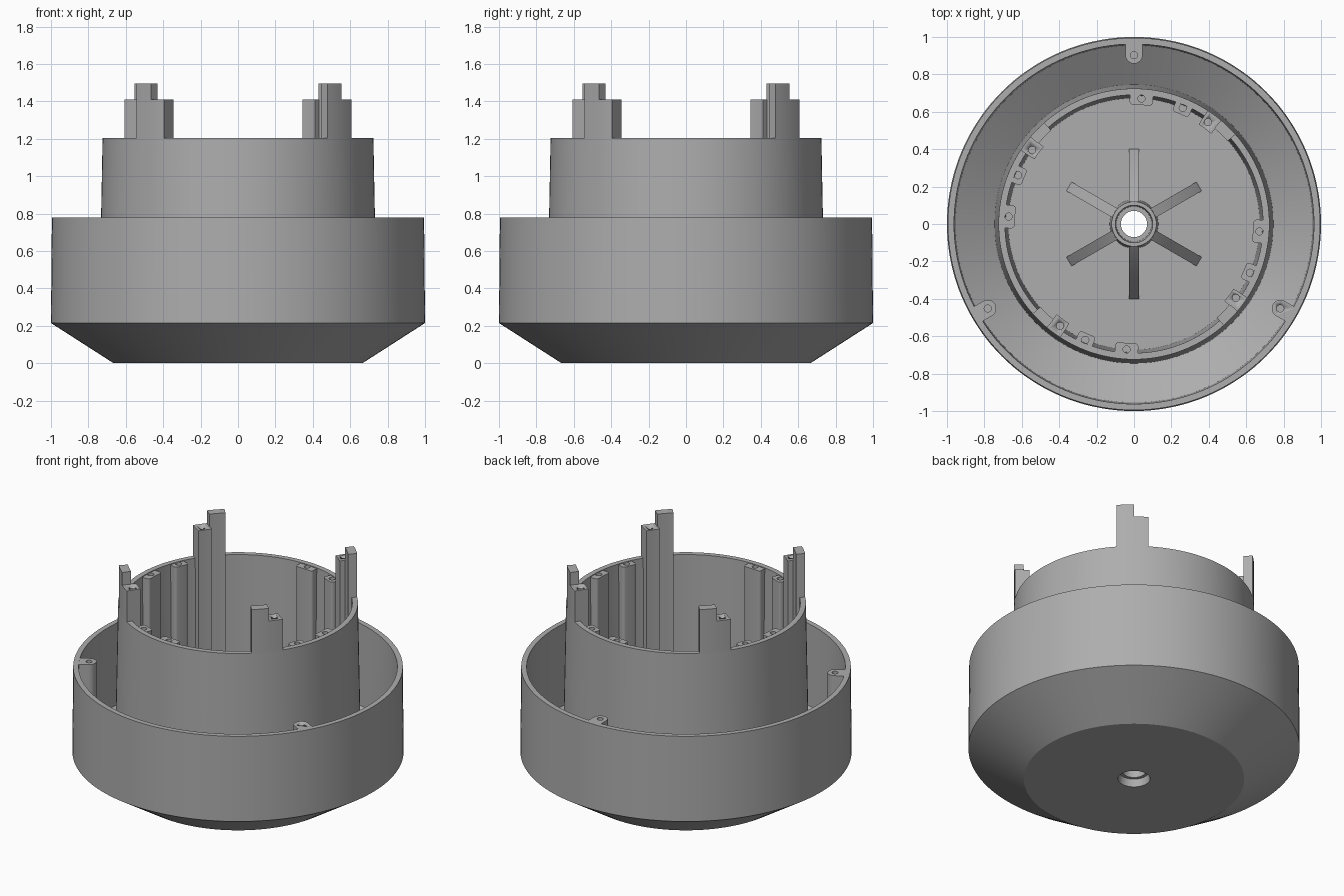
import bpy, bmesh, math
from math import sin, cos, radians, pi

if "Cube" in bpy.data.objects:
    bpy.data.objects.remove(bpy.data.objects["Cube"])

grey = bpy.data.materials.new("light grey plastic")
grey.diffuse_color = (0.42, 0.42, 0.42, 1)
grey.use_nodes = True
grey.node_tree.nodes["Principled BSDF"].inputs["Base Color"].default_value = grey.diffuse_color


def finish(bm, name, angle=30):
    bmesh.ops.recalc_face_normals(bm, faces=bm.faces)
    me = bpy.data.meshes.new(name)
    bm.to_mesh(me)
    bm.free()
    me.materials.append(grey)
    ob = bpy.data.objects.new(name, me)
    bpy.context.collection.objects.link(ob)
    bpy.ops.object.select_all(action='DESELECT')
    ob.select_set(True)
    bpy.context.view_layer.objects.active = ob
    bpy.ops.object.shade_smooth_by_angle(angle=radians(angle))
    return ob


def lathe(name, profile, steps=144):
    """Revolve a closed (r, z) profile around z."""
    bm = bmesh.new()
    rings = [[bm.verts.new((r * cos(2 * pi * i / steps), r * sin(2 * pi * i / steps), z))
              for r, z in profile] for i in range(steps)]
    n = len(profile)
    for i in range(steps):
        a, b = rings[i], rings[(i + 1) % steps]
        for j in range(n):
            k = (j + 1) % n
            bm.faces.new((a[j], b[j], b[k], a[k]))
    return finish(bm, name)


def prism(name, outline, bottom, top, turn=0):
    """Extrude an (x, y) outline; bottom is a function of x, then turn it about z."""
    bm = bmesh.new()
    c, s = cos(radians(turn)), sin(radians(turn))

    def ring(zf):
        return [bm.verts.new((x * c - y * s, x * s + y * c, zf(x))) for x, y in outline]
    lo, hi = ring(bottom), ring(lambda x: top)
    n = len(outline)
    bm.faces.new(lo[::-1])
    bm.faces.new(hi)
    for i in range(n):
        j = (i + 1) % n
        bm.faces.new((lo[i], lo[j], hi[j], hi[i]))
    return finish(bm, name)


def tab_outline(tip, wall, width, corner):
    """Tab reaching inwards from a wall, with rounded inner corners."""
    h, pts = width / 2, [(wall, -width / 2), (wall, width / 2)]
    for side, a0 in ((1, 90), (-1, 180)):
        for i in range(7):
            a = radians(a0 + 15 * i)
            pts.append((tip + corner + corner * cos(a), side * (h - corner) + corner * sin(a)))
    return pts


def arc_outline(r0, r1, a0, a1, steps=6):
    """Ring sector between two radii and two angles."""
    angles = [radians(a0 + (a1 - a0) * i / steps) for i in range(steps + 1)]
    return ([(r1 * cos(a), r1 * sin(a)) for a in angles]
            + [(r0 * cos(a), r0 * sin(a)) for a in reversed(angles)])


def drill(ob, r, angle, top, depth=0.2, radius=0.019):
    """Cut a blind screw hole down from the top of a part."""
    bm = bmesh.new()
    bmesh.ops.create_cone(bm, cap_ends=True, segments=20, radius1=radius, radius2=radius, depth=2 * depth)
    bmesh.ops.translate(bm, verts=bm.verts,
                        vec=(r * cos(radians(angle)), r * sin(radians(angle)), top))
    cutter = finish(bm, "hole_cutter")
    cutter.hide_render = True
    bpy.context.view_layer.objects.active = ob
    m = ob.modifiers.new("hole", 'BOOLEAN')
    m.operation, m.solver, m.object = 'DIFFERENCE', 'EXACT', cutter
    bpy.ops.object.modifier_apply(modifier=m.name)
    bpy.data.objects.remove(cutter)


# Bowl, inner cylinder, floor and bored hub as one turned body
lathe("housing_body", [
    (0.097, 0), (0.665, 0), (1.0, 0.215), (0.995, 0.78), (0.962, 0.78), (0.955, 0.24),
    (0.745, 0.1), (0.724, 1.205), (0.69, 1.205), (0.672, 0.05), (0.13, 0.05),
    (0.12, 0.36), (0.1, 0.36), (0.094, 0.1), (0.07, 0.1), (0.07, 0.05), (0.09, 0.05)])

# Sloping ribs around the hub
for k in range(6):
    bm = bmesh.new()
    side = [(0.11, 0.04), (0.405, 0.04), (0.395, 0.07), (0.11, 0.33)]
    f = bm.faces.new([bm.verts.new((x, -0.028, z)) for x, z in side])
    ext = bmesh.ops.extrude_face_region(bm, geom=[f])
    bmesh.ops.translate(bm, vec=(0, 0.056, 0),
                        verts=[v for v in ext["geom"] if isinstance(v, bmesh.types.BMVert)])
    rib = finish(bm, f"hub_rib_{k + 1}")
    rib.rotation_euler.z = radians(30 + 60 * k)

# Screw tabs on the outer rim, following the sloping bowl wall below
for k in range(3):
    a = 90 + 120 * k
    tab = prism(f"rim_tab_{k + 1}", tab_outline(0.858, 0.975, 0.092, 0.045),
                lambda x: (x - 0.665) * 0.642 + 0.02, 0.778, a)
    drill(tab, 0.903, a, 0.778)

# Four groups inside the cylinder: two screw columns and one stepped post
for k in range(4):
    q = 90 * k
    for n, (a, w) in enumerate(((86.6, 0.125), (67.2, 0.095))):
        col = prism(f"screw_column_{k + 1}_{n + 1}", tab_outline(0.637, 0.705, w, 0.018),
                    lambda x: 0.04, 1.2, a + q)
        drill(col, 0.672, a + q, 1.2)
    low = prism(f"post_step_{k + 1}", arc_outline(0.635, 0.724, 49.5, 57, 6),
                lambda x: 0.11, 1.41, q)
    drill(low, 0.673, 54 + q, 1.41)
    prism(f"post_tall_{k + 1}", arc_outline(0.668, 0.724, 41.5, 50, 6),
          lambda x: 0.11, 1.495, q)
